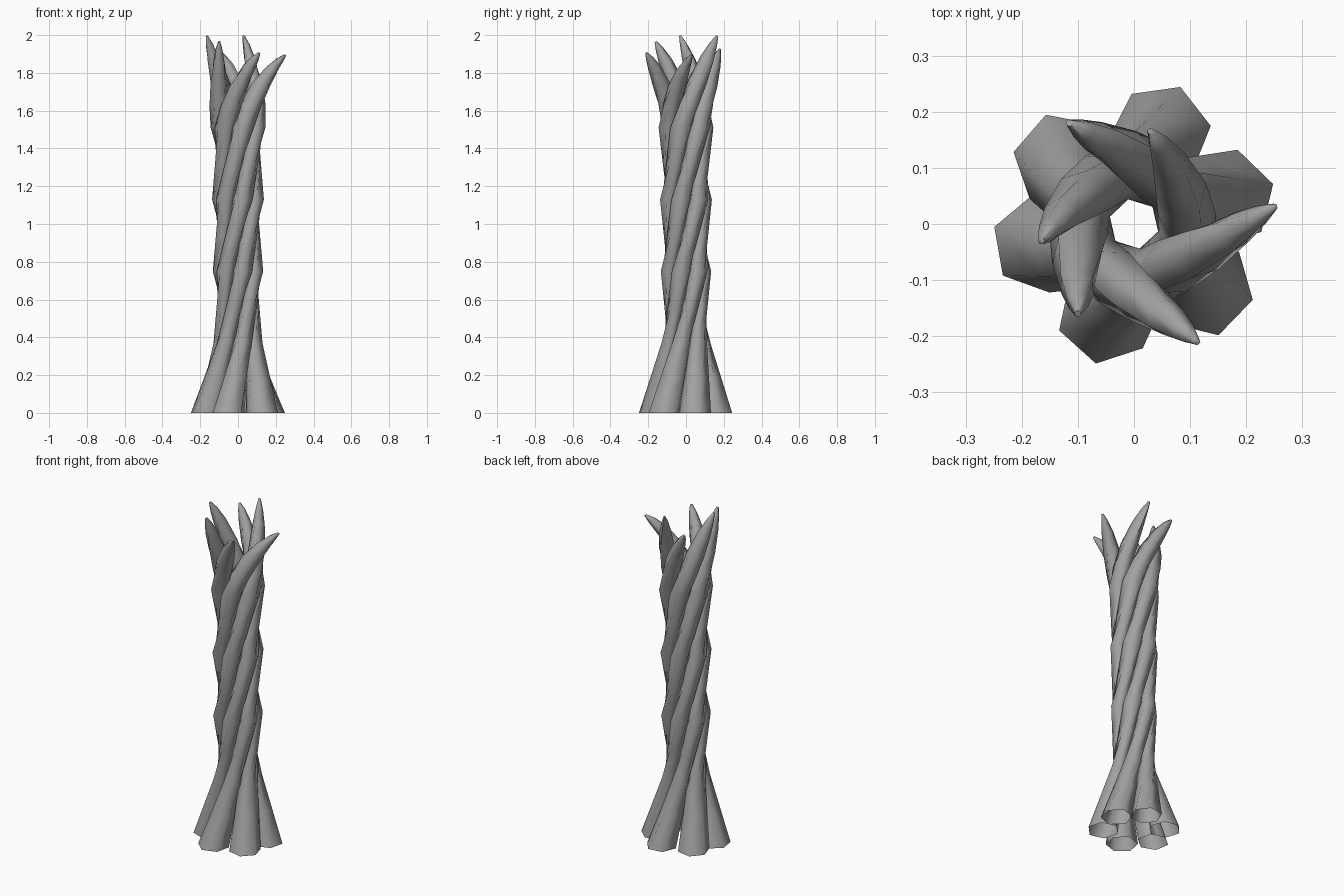
import bpy, bmesh, math
from mathutils import Vector

if "Cube" in bpy.data.objects:
    bpy.data.objects.remove(bpy.data.objects["Cube"])

SIDES = 6
grey = bpy.data.materials.new("mid_grey")
grey.diffuse_color = (0.36, 0.36, 0.36, 1)
grey.use_nodes = True
grey.node_tree.nodes["Principled BSDF"].inputs["Base Color"].default_value = grey.diffuse_color


def polar(radius, degrees, z):
    a = math.radians(degrees)
    return Vector((radius * math.cos(a), radius * math.sin(a), z))


def ring(center, degrees, radius, width=1.17, tilt=0.0):
    """Six-sided section with one corner pointing outward; tilt leans it along the path."""
    out, side = polar(1, degrees, 0), polar(1, degrees + 90, 0)
    pts = []
    for i in range(SIDES):
        a = 2 * math.pi * i / SIDES
        u, v = radius * math.cos(a), radius * width * math.sin(a)
        pts.append(center + out * u + side * v - Vector((0, 0, tilt * (u + 0.6 * v))))
    return pts


def strand(name, foot, spin, start, tip):
    # flared open foot
    rings = [ring(polar(0.17, foot, 0), foot + spin, 0.088, 1.0)]
    # trunk: a sixth of a turn per section
    trunk = ((0.37, 0.089, 0.045), (0.75, 0.092, 0.046), (1.13, 0.094, 0.048), (1.51, 0.098, 0.052))
    for k, (z, c, r) in enumerate(trunk):
        angle = start + 60 * k
        new = ring(polar(c, angle, z), angle, r)
        rings.append([p.lerp(q, 0.5) for p, q in zip(rings[-1], new)])
        rings.append(new)
    # free end: curves outward and tapers to a point
    end = start + 180
    p0, p1, p2 = polar(0.098, end, 1.51), polar(0.118, end + 42, 1.76), Vector(tip)
    for t, r in ((0.25, 0.052), (0.5, 0.046), (0.75, 0.032), (0.9, 0.019), (1, 0.006)):
        c = p0 * (1 - t) ** 2 + p1 * 2 * t * (1 - t) + p2 * t * t
        rings.append(ring(c, end + 60 * t, r, 1.1, 0.5 * t))

    bm = bmesh.new()
    vs = [[bm.verts.new(p) for p in r] for r in rings]
    for a, b in zip(vs, vs[1:]):
        for i in range(SIDES):
            j = (i + 1) % SIDES
            bm.faces.new((a[i], a[j], b[j], b[i]))
    bm.faces.new(vs[-1])
    mesh = bpy.data.meshes.new(name)
    bm.to_mesh(mesh)
    bm.free()
    mesh.materials.append(grey)
    ob = bpy.data.objects.new(name, mesh)
    bpy.context.collection.objects.link(ob)
    bpy.context.view_layer.objects.active = ob
    ob.select_set(True)
    bpy.ops.object.shade_smooth_by_angle(angle=math.radians(68))
    ob.select_set(False)


# foot direction, foot spin and tip of each strand, going round the trunk
strands = [(139, 30, (0.03, 0.165, 1.995)), (192, 28, (-0.115, 0.18, 1.925)),
           (253, 5, (-0.165, -0.03, 1.995)), (318, 28, (-0.10, -0.16, 1.965)),
           (376, 0, (0.112, -0.21, 1.905)), (433, -5, (0.25, 0.03, 1.895))]
for n, (foot, spin, tip) in enumerate(strands):
    strand(f"twisted_strand_{n + 1}", foot, spin, 165 + 60 * n, tip)
